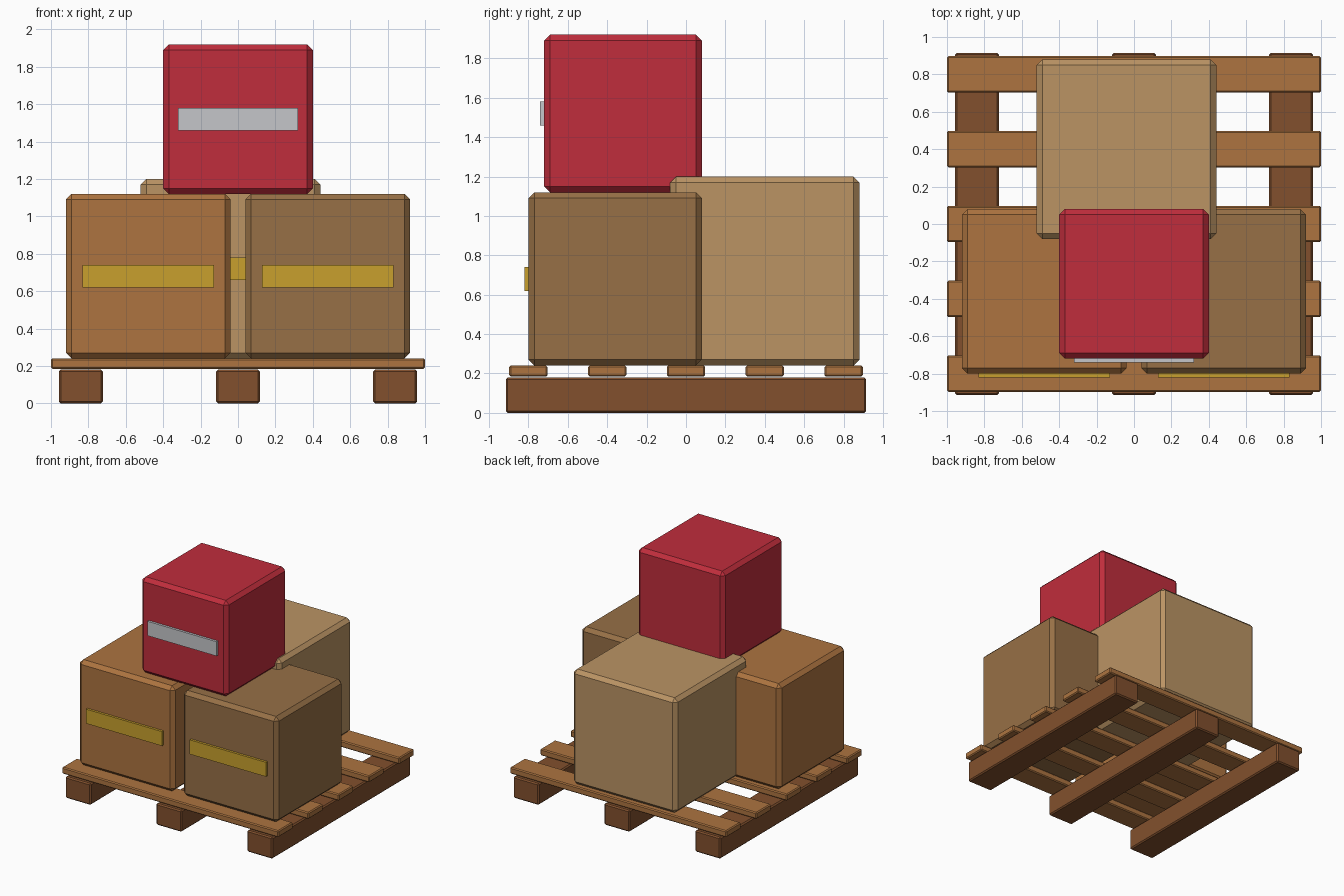
import bpy, bmesh
from mathutils import Vector

if "Cube" in bpy.data.objects:
    bpy.data.objects.remove(bpy.data.objects["Cube"])


def material(name, rgb):
    # sRGB 0-255 to linear diffuse colour
    lin = [(c / 255 / 12.92) if c < 11 else ((c / 255 + 0.055) / 1.055) ** 2.4 for c in rgb]
    m = bpy.data.materials.new(name)
    m.diffuse_color = (*lin, 1)
    m.use_nodes = True
    m.node_tree.nodes["Principled BSDF"].inputs["Base Color"].default_value = m.diffuse_color
    return m


slat_wood = material("orange_wood", (173, 116, 64))
skid_wood = material("dark_wood", (130, 80, 45))
brown_card = material("brown_cardboard", (151, 112, 70))
pale_card = material("pale_cardboard", (187, 148, 100))
red_paint = material("red", (192, 45, 60))
yellow_tape = material("yellow_tape", (200, 160, 45))
silver_tape = material("silver_tape", (197, 198, 202))


def block(name, center, size, mat, chamfer=0.0):
    bm = bmesh.new()
    bmesh.ops.create_cube(bm, size=1)
    bmesh.ops.scale(bm, vec=Vector(size), verts=bm.verts)
    if chamfer:
        bmesh.ops.bevel(bm, geom=bm.edges[:], offset=chamfer, segments=1,
                        affect='EDGES', profile=0.5)
    me = bpy.data.meshes.new(name)
    bm.to_mesh(me)
    bm.free()
    me.materials.append(mat)
    ob = bpy.data.objects.new(name, me)
    ob.location = center
    bpy.context.collection.objects.link(ob)
    return ob


def crate(name, x, y, z, s, mat, tape_mat):
    # chamfered cube with a strip of tape across its front face
    block(name, (x, y, z + s / 2), (s, s, s), mat, 0.03)
    block(name + "_tape", (x, y - s / 2, z + s / 2), (s * 0.8, 0.04, 0.12), tape_mat)


# pallet: three skids under five slats
for i, x in enumerate((-0.84, 0, 0.84)):
    block(f"skid_{i + 1}", (x, 0, 0.09), (0.235, 1.83, 0.18), skid_wood, 0.01)
for i in range(5):
    block(f"slat_{i + 1}", (0, -0.8 + 0.4 * i, 0.2125), (2.0, 0.195, 0.055), slat_wood, 0.008)

# stacked boxes
crate("left_box", -0.48, -0.36, 0.24, 0.88, slat_wood, yellow_tape)
crate("right_box", 0.48, -0.36, 0.24, 0.88, brown_card, yellow_tape)
crate("back_box", -0.04, 0.4, 0.24, 0.96, pale_card, yellow_tape)
crate("top_box", 0, -0.32, 1.12, 0.80, red_paint, silver_tape)
